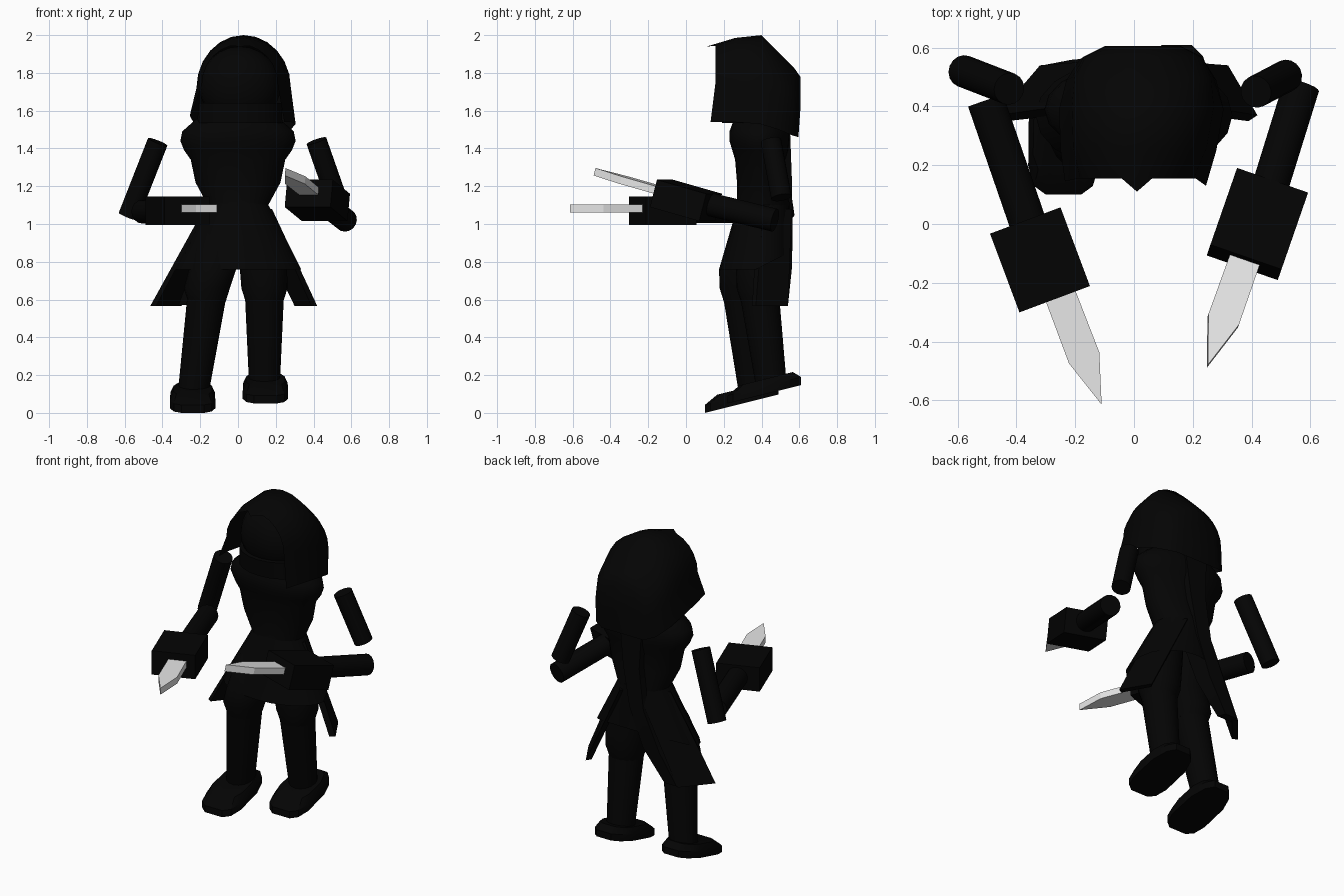
import bpy, bmesh, math
from mathutils import Vector, Matrix

if "Cube" in bpy.data.objects:
    bpy.data.objects.remove(bpy.data.objects["Cube"])


def material(name, value):
    m = bpy.data.materials.new(name)
    m.diffuse_color = (value, value, value, 1)
    m.use_nodes = True
    m.node_tree.nodes["Principled BSDF"].inputs["Base Color"].default_value = m.diffuse_color
    return m


CLOTH = material("black_cloth", 0.0012)
STEEL = material("pale_steel", 0.82)


def finish(name, bm, mat, smooth=40):
    bmesh.ops.recalc_face_normals(bm, faces=bm.faces)
    me = bpy.data.meshes.new(name)
    bm.to_mesh(me)
    bm.free()
    me.materials.append(mat)
    ob = bpy.data.objects.new(name, me)
    bpy.context.collection.objects.link(ob)
    if smooth:
        bpy.ops.object.select_all(action='DESELECT')
        ob.select_set(True)
        bpy.context.view_layer.objects.active = ob
        bpy.ops.object.shade_smooth_by_angle(angle=math.radians(smooth))
    return ob


def loft(name, rings, mat=CLOTH, smooth=40, closed=True, caps=(True, True)):
    """Skin a list of equal-length point rings."""
    bm = bmesh.new()
    vs = [[bm.verts.new(p) for p in ring] for ring in rings]
    n = len(vs[0])
    for a, b in zip(vs, vs[1:]):
        for i in range(n if closed else n - 1):
            j = (i + 1) % n
            bm.faces.new((a[i], a[j], b[j], b[i]))
    if caps[0]:
        bm.faces.new(vs[0])
    if caps[1]:
        bm.faces.new(vs[-1])
    return finish(name, bm, mat, smooth)


def oval(x, y, z, rx, ry, n=20):
    return [(x + rx * math.cos(2 * math.pi * i / n),
             y + ry * math.sin(2 * math.pi * i / n), z) for i in range(n)]


def tube(name, a, b, ra, rb=None, n=16):
    a, b = Vector(a), Vector(b)
    q = (b - a).to_track_quat('Z', 'Y')

    def ring(c, r):
        return [c + q @ Vector(p) for p in oval(0, 0, 0, r, r, n)]
    return loft(name, [ring(a, ra), ring(b, rb or ra)])


# Torso with padded shoulders and a narrow waist
torso = [(1.58, .19, .12, .39), (1.53, .25, .145, .39), (1.49, .295, .16, .39),
         (1.44, .305, .16, .39), (1.39, .285, .15, .395), (1.34, .25, .135, .395),
         (1.22, .225, .13, .40), (1.10, .16, .14, .41), (1.0, .17, .15, .40)]
loft("torso", [oval(0, cy, z, rx, ry) for z, rx, ry, cy in torso])

# Skirt of the coat, hem raised at the back
hem = [(x, y, z + max(0, y - .37) * .5) for x, y, z in oval(0, .37, .76, .335, .195)]
loft("coat_skirt", [oval(0, .41, 1.12, .15, .14), oval(0, .40, 1.0, .215, .155), hem],
     caps=(True, False))

# Thin pointed coat tails
for name, s, out in (("left_coat_tail", -1, .465), ("right_coat_tail", 1, .42)):
    top = [(s * .05, .53, 1.08), (s * .16, .38, 1.08), (s * .18, .41, 1.08), (s * .07, .56, 1.08)]
    low = [(s * .30, .51, .565), (s * (out - .03), .35, .565),
           (s * out, .37, .565), (s * .32, .54, .565)]
    loft(name, [top, low], smooth=0)

# Scarf strip down the back, drifting to the left
loft("scarf_strip", [[(cx - w, y0, z), (cx + w, y0, z), (cx + w * .7, y1, z), (cx - w * .7, y1, z)]
                     for z, cx, w, y0, y1 in ((1.52, .0, .11, .44, .55), (1.25, -.01, .08, .44, .56),
                                              (1.0, -.05, .07, .45, .565), (.76, -.15, .08, .47, .56),
                                              (.57, -.27, .06, .49, .54))])

# Head inside the hood
bm = bmesh.new()
bmesh.ops.create_uvsphere(bm, u_segments=20, v_segments=12, radius=1,
                          matrix=Matrix.Translation((.01, .36, 1.73)) @ Matrix.Diagonal((.215, .17, .21, 1)))
finish("head", bm, CLOTH)
loft("jaw_wrap", [oval(.01, .36, 1.535, .225, .17), oval(.01, .36, 1.64, .22, .18)])

# Hood: arches swept from the face opening to the rounded back
arches = [(.155, .20, 1.74, 1.95, 1.54, .235), (.26, .235, 1.74, 1.985, 1.54, .26),
          (.40, .25, 1.72, 2.0, 1.53, .275), (.50, .24, 1.67, 1.90, 1.50, .25),
          (.57, .20, 1.63, 1.83, 1.47, .205), (.605, .13, 1.60, 1.78, 1.46, .14)]
rings = []
for k, (y, w, spring, top, low, wl) in enumerate(arches):
    cx = .01 + .01 * min(k, 2)
    arch = [Vector((cx + w * math.cos(math.pi * i / 12), y,
                    spring + (top - spring) * math.sin(math.pi * i / 12))) for i in range(13)]
    lift = max(0, .07 - .014 * k)
    ring = [Vector((cx + wl, y - .01, low))] + arch + [Vector((cx - wl - .01, y - .01, low + lift))]
    if k == 0:
        ring[0].y -= .015      # drooping corner
        ring[7].y -= .045      # peak over the brow
        ring[7].z -= .01
    rings.append(ring)
loft("hood", rings, smooth=50, closed=False, caps=(False, True))

# Legs and boots: knee centre, ankle centre, boot centre
legs = (("left", (-.165, .30, .62), (-.235, .36, .12), (-.24, .295), 0.0),
        ("right", (.14, .39, .62), (.14, .45, .16), (.145, .415), .05))
for side, knee, ankle, (fx, fy), fz in legs:
    s = -1 if side == "left" else 1
    thigh = [(1.05, s * .09, .40, .09), (.88, s * .12, (.39 + knee[1]) / 2, .12),
             (.76, s * .135, knee[1], .125), (.66, knee[0], knee[1], .122), (.59, knee[0], knee[1], .10)]
    loft(side + "_thigh", [oval(x, y, z, r, r) for z, x, y, r in thigh])
    tube(side + "_shin", knee, ankle, .103, .082)
    half = [(.06, -1), (.10, -.85), (.12, -.5), (.118, .35), (.09, .8), (.05, 1)]
    sole = half + [(-px, py) for px, py in reversed(half)]
    boot = []
    for h, k, shift in ((0, 1, 0), (.042, 1, 0), (.08, .72, .01)):
        ring = []
        for px, py in sole:
            y = py * .195 * k + shift
            ring.append((fx + px * (k + 1) / 2, fy + y, fz + (y + .195) * .25 + h))
        boot.append(ring)
    loft(side + "_boot", boot, smooth=30)

# Arms
tube("left_upper_arm", (-.425, .46, 1.435), (-.58, .52, 1.04), .055)
tube("left_forearm", (-.505, .42, 1.065), (-.36, 0, 1.07), .063)
tube("right_upper_arm", (.415, .45, 1.44), (.52, .505, 1.14), .055)
tube("right_forearm", (.57, .47, 1.02), (.455, .10, 1.11), .062)


# Block hands, each holding a blade; local axis x = side, y = forward
def hand(side, centre, forward, shift):
    f = Vector(forward).normalized()
    x = f.cross(Vector((0, 0, 1))).normalized()
    z = x.cross(f)
    m = Matrix((x, f, z)).transposed().to_4x4()
    m.translation = centre
    s = 1 if side == "right" else -1

    def place(points, h):
        return [m @ Vector((px, py, h)) for px, py in points]
    block = [(-.128, -.143), (.128, -.143), (.128, .143), (-.128, .143)]
    loft(side + "_hand", [place(block, -.075), place(block, .075)], smooth=0)
    blade = [(s * px + shift, py) for px, py in
             ((-.055, .12), (.052, .12), (.055, .365), (.0, .535), (-.055, .365))]
    loft(side + "_blade", [place(blade, -.008), place(blade, .033)], STEEL, smooth=0)


hand("left", (-.32, -.122, 1.07), (.35, -.936, 0), -.024)
hand("right", (.42, 0, 1.125), (-.328, -.945, .27), .002)
